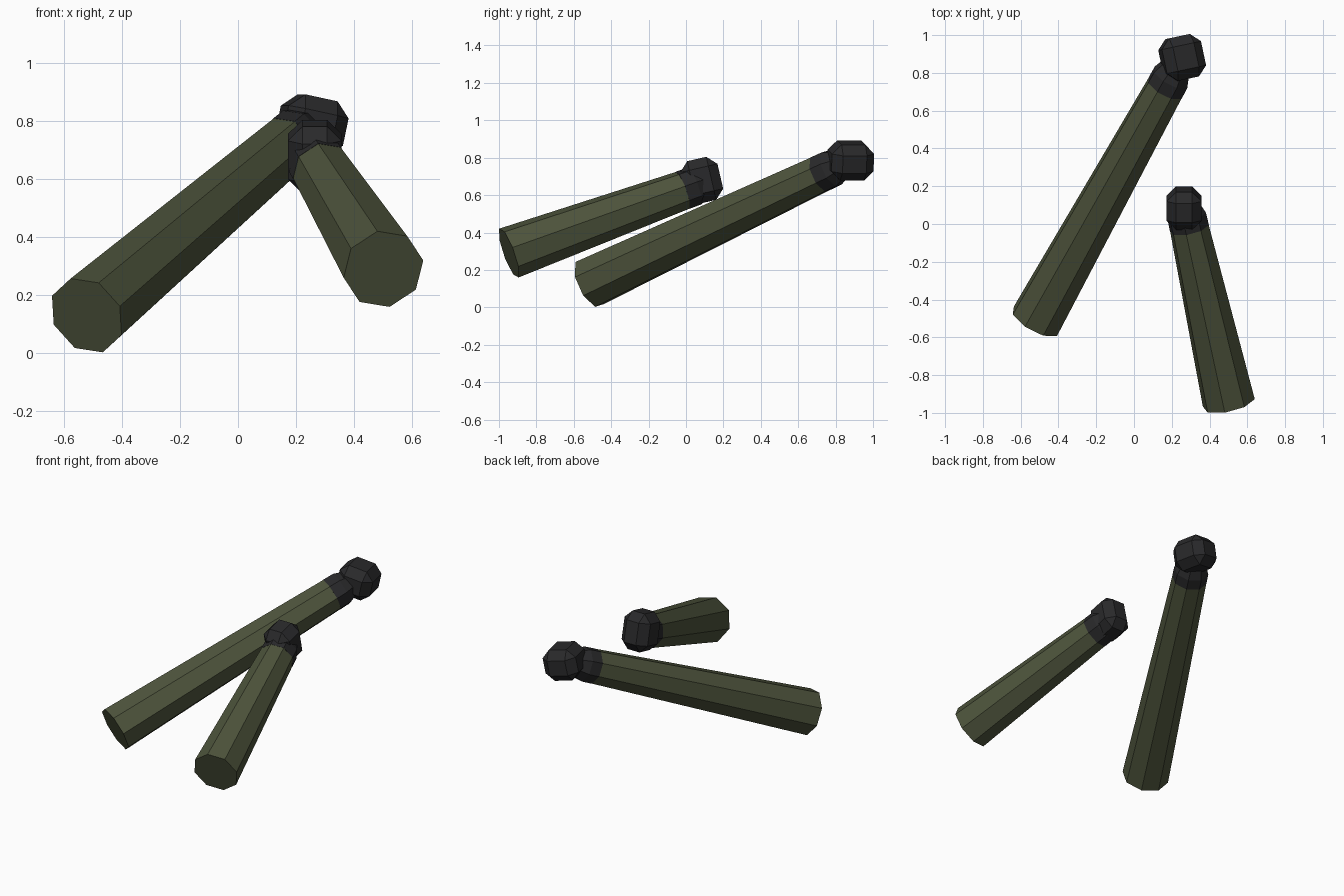
import bpy, bmesh, math
from mathutils import Vector, Euler

if "Cube" in bpy.data.objects:
    bpy.data.objects.remove(bpy.data.objects["Cube"])


def material(name, rgb):
    m = bpy.data.materials.new(name)
    m.diffuse_color = (*rgb, 1)
    m.use_nodes = True
    m.node_tree.nodes["Principled BSDF"].inputs["Base Color"].default_value = m.diffuse_color
    return m


OLIVE = material("olive cloth", (0.075, 0.088, 0.045))
BLACK = material("black glove", (0.022, 0.022, 0.0235))


def finish(bm, name, mat):
    bmesh.ops.recalc_face_normals(bm, faces=bm.faces[:])
    me = bpy.data.meshes.new(name)
    bm.to_mesh(me)
    bm.free()
    me.materials.append(mat)
    ob = bpy.data.objects.new(name, me)
    bpy.context.collection.objects.link(ob)
    return ob


def tube(name, start, axis, rings, phase, mat):
    """Eight-sided capped tube; rings are (distance along axis, radius)."""
    u = axis.cross(Vector((0, 0, 1))).normalized()
    v = u.cross(axis)
    bm = bmesh.new()
    loops = []
    for dist, r in rings:
        loop = []
        for i in range(8):
            a = math.radians(phase + 45 * i)
            p = start + axis * dist + r * (u * math.cos(a) + v * math.sin(a))
            loop.append(bm.verts.new(p))
        loops.append(loop)
    for a, b in zip(loops, loops[1:]):
        for i in range(8):
            j = (i + 1) % 8
            bm.faces.new((a[i], a[j], b[j], b[i]))
    bm.faces.new(loops[0])
    bm.faces.new(loops[-1])
    return finish(bm, name, mat)


def fist(name, centre, half, turn, chamfer):
    """Chamfered block hand."""
    bm = bmesh.new()
    bmesh.ops.create_cube(bm, size=2)
    for v in bm.verts:
        v.co = Vector(c * h for c, h in zip(v.co, half))
    bmesh.ops.bevel(bm, geom=bm.edges[:], offset=chamfer, segments=1, affect='EDGES')
    rot = Euler([math.radians(t) for t in turn]).to_matrix()
    for v in bm.verts:
        v.co = rot @ v.co + Vector(centre)
    return finish(bm, name, BLACK)


def arm(side, elbow, wrist, phase, hand_centre, hand_half, hand_turn):
    elbow, wrist = Vector(elbow), Vector(wrist)
    length = (wrist - elbow).length
    axis = (wrist - elbow).normalized()
    # tapered sleeve
    tube(side + "_sleeve", elbow, axis, [(0, 0.142), (length, 0.106)], phase, OLIVE)
    # glove cuff
    tube(side + "_cuff", wrist, axis, [(0, 0.107), (0.07, 0.106), (0.125, 0.085)], phase, BLACK)
    # closed hand
    fist(side + "_fist", hand_centre, hand_half, hand_turn, 0.05)


arm("long", (-0.522, -0.515, 0.13), (0.165, 0.72, 0.715), 14,
    (0.255, 0.880, 0.785), (0.108, 0.115, 0.098), (0, 12, 12))
arm("short", (0.502, -0.947, 0.29), (0.293, -0.02, 0.625), 13,
    (0.265, 0.084, 0.678), (0.093, 0.102, 0.118), (13, 0, 0))
